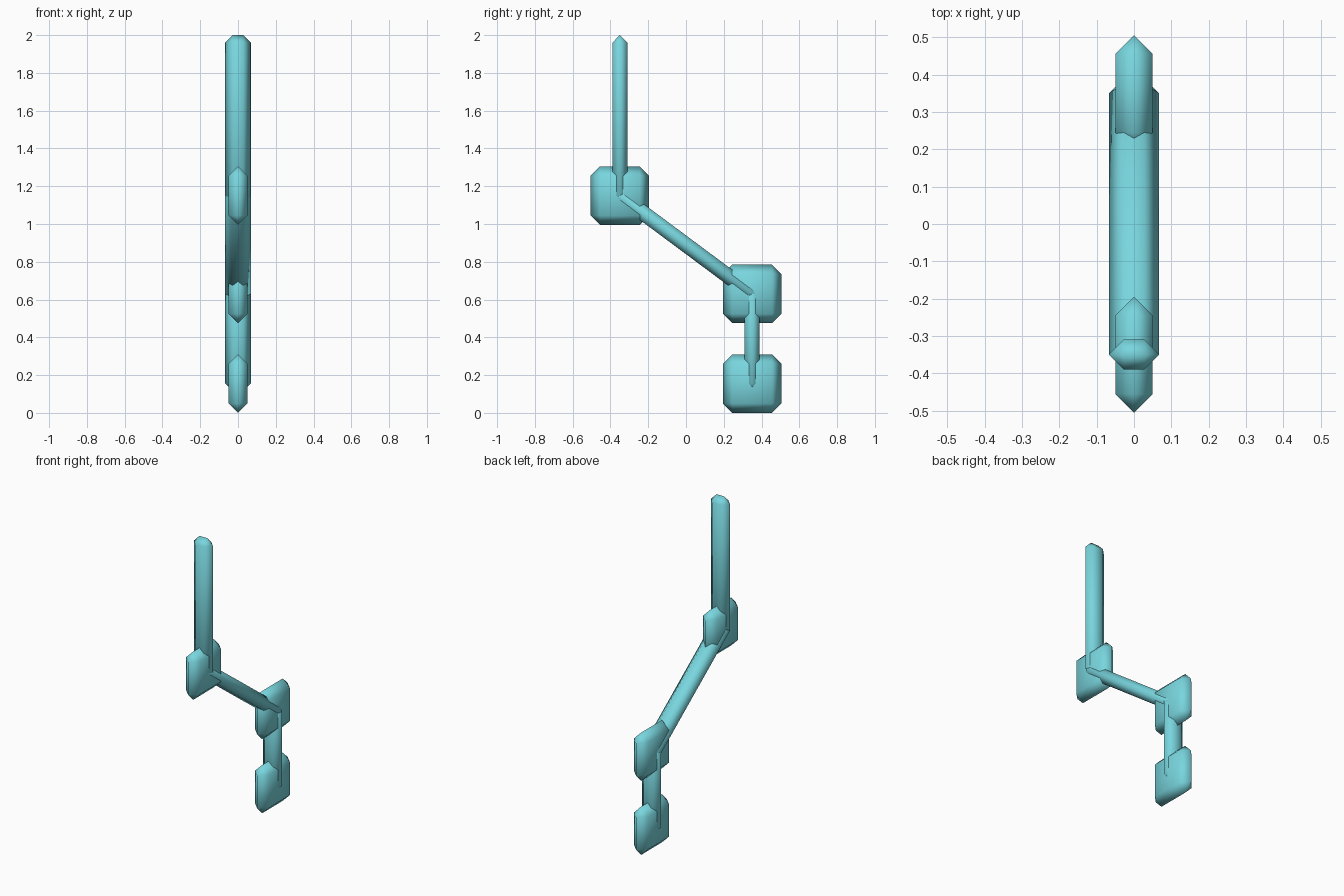
import bpy
import bmesh
from math import atan2
from mathutils import Vector

cube = bpy.data.objects.get("Cube")
if cube:
    bpy.data.objects.remove(cube, do_unlink=True)

# Single flat colour
teal = bpy.data.materials.new("pale_teal")
teal.use_nodes = True
colour = (0.19, 0.67, 0.73, 1)
teal.diffuse_color = colour
for node in teal.node_tree.nodes:
    if node.type == 'BSDF_PRINCIPLED':
        node.inputs["Base Color"].default_value = colour


def chamfered_box(name, size, centre, tilt=0.0):
    """Smooth box whose chamfers meet in a ridge across its thinnest side."""
    bm = bmesh.new()
    bmesh.ops.create_cube(bm, size=1)
    bmesh.ops.scale(bm, vec=size, verts=bm.verts)
    bmesh.ops.bevel(bm, geom=bm.edges[:], offset=min(size) / 2, offset_type='OFFSET',
                    segments=1, profile=0.5, affect='EDGES', clamp_overlap=True)
    bmesh.ops.remove_doubles(bm, verts=bm.verts, dist=0.001)
    bmesh.ops.recalc_face_normals(bm, faces=bm.faces)
    for face in bm.faces:
        face.smooth = True
    mesh = bpy.data.meshes.new(name)
    bm.to_mesh(mesh)
    bm.free()
    mesh.materials.append(teal)
    obj = bpy.data.objects.new(name, mesh)
    obj.location = centre
    obj.rotation_euler.x = tilt
    bpy.context.collection.objects.link(obj)


def bar(name, start, end):
    """Flat bar joining two points and reaching a little past each."""
    span = end - start
    size = (0.135, 0.08, span.length + 0.08)
    chamfered_box(name, size, (start + end) / 2, atan2(-span.y, span.z))


# Joint positions from the base to the free tip
base = Vector((0, 0.35, 0.155))
middle = Vector((0, 0.35, 0.63))
upper = Vector((0, -0.35, 1.15))
tip = Vector((0, -0.35, 1.96))

# Joint blocks
for name, point in (("base_block", base), ("middle_block", middle), ("upper_block", upper)):
    chamfered_box(name, (0.1, 0.31, 0.31), point)

# Connecting bars
bar("lower_bar", base, middle)
bar("diagonal_bar", upper, middle)
bar("upper_bar", upper, tip)
